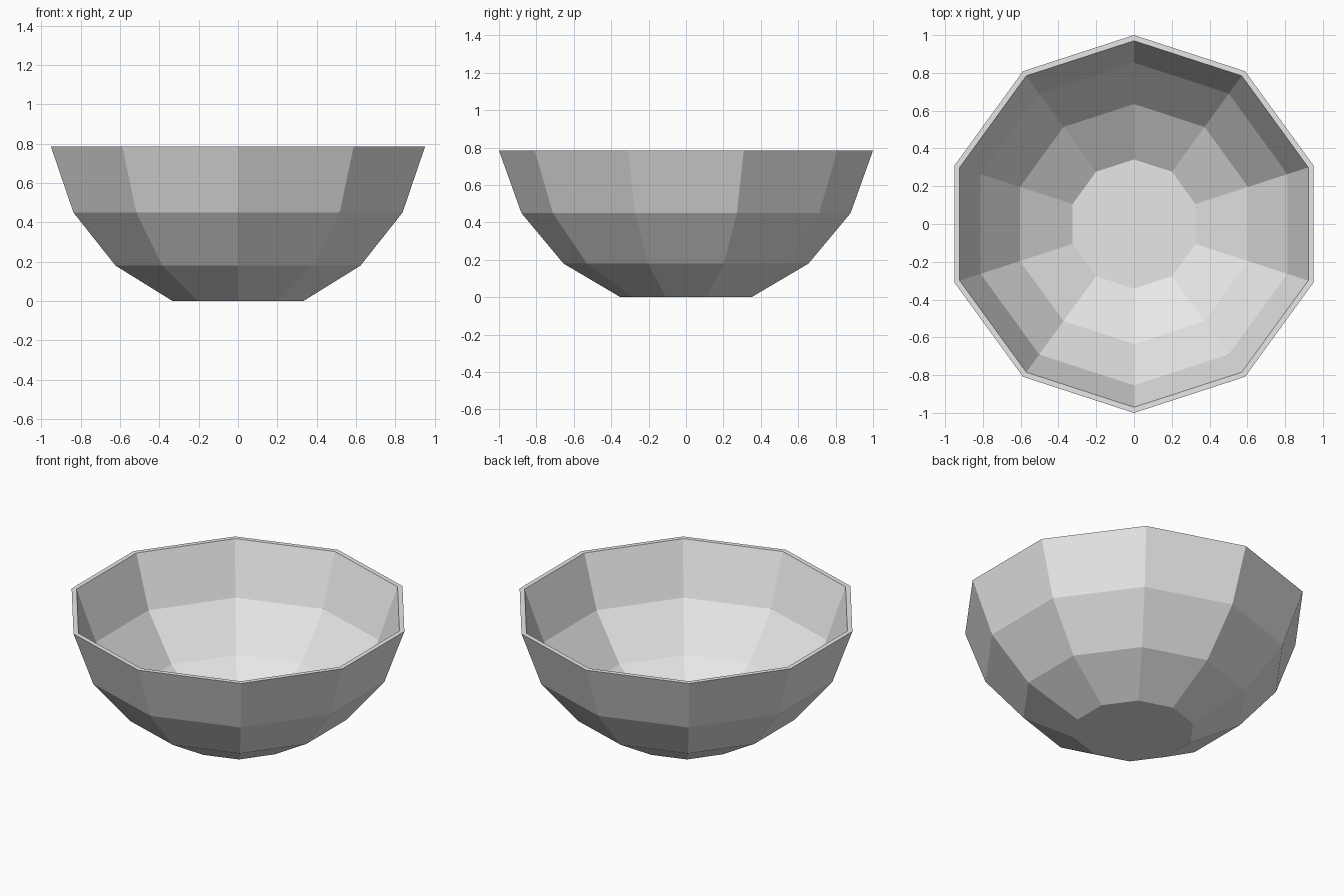
import bpy
import bmesh
from math import cos, sin, pi

cube = bpy.data.objects.get("Cube")
if cube:
    bpy.data.objects.remove(cube, do_unlink=True)

SIDES = 10

# Plain light grey
grey = bpy.data.materials.new("light_grey")
grey.use_nodes = True
colour = (0.8, 0.8, 0.8, 1)
grey.diffuse_color = colour
grey.node_tree.nodes["Principled BSDF"].inputs["Base Color"].default_value = colour

# Wall profile (radius, height): outside from foot to rim, then inside back down
outer = [(0.35, 0), (0.655, 0.18), (0.88, 0.45), (1.0, 0.785)]
inner = [(0.97, 0.785), (0.854, 0.465), (0.635, 0.203), (0.342, 0.03)]

# Bowl: stack the faceted rings, bridge them, close both floors
bm = bmesh.new()
rings = []
for radius, z in outer + inner:
    angles = [pi / 2 + 2 * pi * i / SIDES for i in range(SIDES)]
    rings.append([bm.verts.new((radius * cos(a), radius * sin(a), z)) for a in angles])

for low, high in zip(rings, rings[1:]):
    for i in range(SIDES):
        j = (i + 1) % SIDES
        bm.faces.new((low[i], low[j], high[j], high[i]))
bm.faces.new(rings[0][::-1])
bm.faces.new(rings[-1])
bmesh.ops.recalc_face_normals(bm, faces=bm.faces)

mesh = bpy.data.meshes.new("bowl")
bm.to_mesh(mesh)
bm.free()
mesh.materials.append(grey)
bowl = bpy.data.objects.new("bowl", mesh)
bpy.context.collection.objects.link(bowl)
